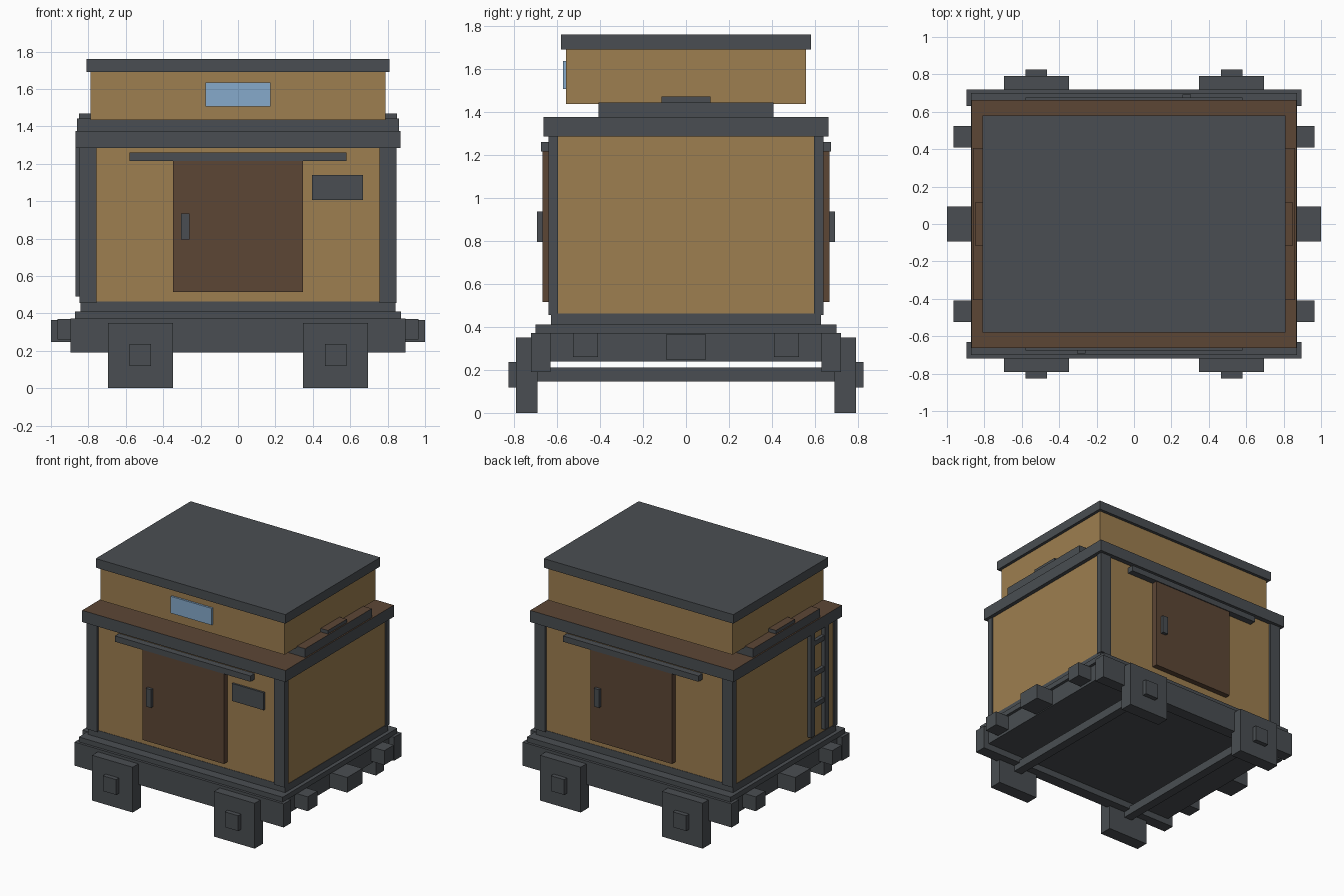
import bpy

cube = bpy.data.objects.get("Cube")
if cube:
    bpy.data.objects.remove(cube, do_unlink=True)


def material(name, r, g, b):
    m = bpy.data.materials.new(name)
    m.use_nodes = True
    m.diffuse_color = (r, g, b, 1)
    m.node_tree.nodes["Principled BSDF"].inputs["Base Color"].default_value = (r, g, b, 1)
    return m


DARK = material("dark_iron", 0.068, 0.076, 0.084)
TAN = material("tan_wood", 0.337, 0.209, 0.080)
BROWN = material("brown_wood", 0.107, 0.061, 0.036)
GLASS = material("blue_glass", 0.238, 0.402, 0.597)


def box(name, x, y, z, mat, top=None):
    """Box from (min, max) pairs; an optional second material covers the top face."""
    bpy.ops.mesh.primitive_cube_add(size=1)
    ob = bpy.context.object
    ob.name = ob.data.name = name
    for v in ob.data.vertices:
        v.co = [lo + (c + 0.5) * (hi - lo) for c, (lo, hi) in zip(v.co, (x, y, z))]
    ob.data.materials.append(mat)
    if top:
        ob.data.materials.append(top)
        for f in ob.data.polygons:
            f.material_index = int(f.normal.z > 0.5)
    return ob


def span(centre, half):
    return (centre - half, centre + half)


def flip(pair, sign):
    return tuple(sorted(sign * p for p in pair))


# Underframe and floor
box("underframe", span(0, 0.85), span(0, 0.64), (0.24, 0.37), DARK)
box("floor_deck", span(0, 0.872), span(0, 0.70), (0.37, 0.41), DARK)
box("wall_sill", span(0, 0.843), span(0, 0.628), (0.41, 0.463), DARK)

# Main body
box("body_walls", span(0, 0.84), span(0, 0.625), (0.42, 1.30), TAN)

# Stepped roof with brown top boards
box("roof_lower", span(0, 0.87), span(0, 0.662), (1.285, 1.375), DARK, BROWN)
box("roof_middle", span(0, 0.86), span(0, 0.407), (1.375, 1.443), DARK, BROWN)
box("roof_ridge", span(0, 0.85), span(0, 0.115), (1.443, 1.47), DARK, BROWN)

# Raised upper cabin
box("upper_cabin", span(0, 0.788), span(0, 0.557), (1.435, 1.70), TAN)
box("upper_roof", span(0, 0.811), span(0, 0.58), (1.69, 1.76), DARK)
box("upper_window", span(0, 0.175), (-0.572, -0.55), (1.505, 1.635), GLASS)

# Long sides: beams, doors and running gear
for s, side in ((-1, "front"), (1, "back")):
    box(side + "_beam", span(0, 0.895), flip((0.63, 0.72), s), (0.19, 0.372), DARK)
    box(side + "_door", span(0, 0.348), flip((0.62, 0.668), s), (0.515, 1.215), BROWN)
    box(side + "_door_rail", span(0, 0.58), flip((0.62, 0.675), s), (1.215, 1.26), DARK)
    box(side + "_door_handle", span(s * 0.282, 0.022), flip((0.66, 0.692), s), (0.795, 0.935), DARK)
    for e in (-1, 1):
        box(side + "_corner_post", flip((0.757, 0.848), e), flip((0.595, 0.64), s), (0.455, 1.29), DARK)
        box(side + "_wheel_block", span(e * 0.522, 0.174), flip((0.69, 0.79), s), (0, 0.35), DARK)
        box(side + "_axle_cap", span(e * 0.522, 0.057), flip((0.78, 0.825), s), (0.118, 0.236), DARK)

# Front notice board
box("notice_board", (0.395, 0.668), (-0.64, -0.62), (1.005, 1.14), DARK)

# Short ends: axles, coupler and buffers
for e, end in ((-1, "right"), (1, "left")):
    box(end + "_axle", span(e * 0.522, 0.034), span(0, 0.70), (0.145, 0.21), DARK)
    box(end + "_coupler", flip((0.84, 1.0), e), span(0, 0.093), (0.248, 0.365), DARK)
    for s in (-1, 1):
        box(end + "_buffer", flip((0.84, 0.965), e), span(s * 0.467, 0.058), (0.26, 0.371), DARK)

# Ladder on the right end
for y in (-0.31, -0.48):
    box("ladder_rail", (-0.87, -0.83), span(y, 0.024), (0.49, 1.29), DARK)
for i in range(3):
    box("ladder_rung", (-0.865, -0.835), (-0.48, -0.31), span(0.72 + 0.24 * i, 0.018), DARK)
